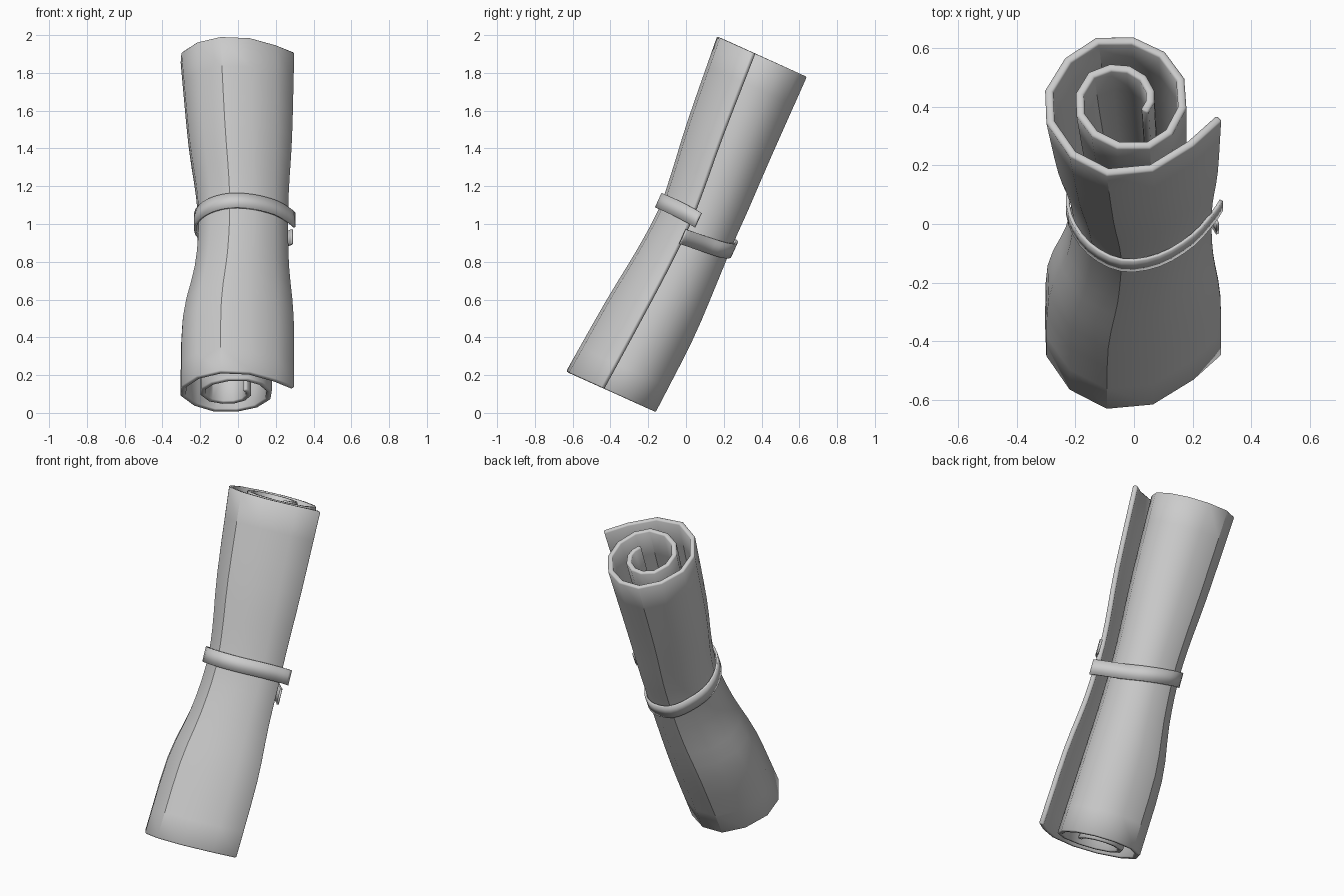
import bpy, math
from mathutils import Vector

if "Cube" in bpy.data.objects:
    bpy.data.objects.remove(bpy.data.objects["Cube"])

TILT = -math.atan2(0.80, 1.775)


def smooth_path(pts, n):
    """Catmull-Rom interpolation through tuples of any length."""
    pts = [Vector(p) for p in pts]
    pts = [2 * pts[0] - pts[1]] + pts + [2 * pts[-1] - pts[-2]]
    out = []
    for a, b, c, d in zip(pts, pts[1:], pts[2:], pts[3:]):
        for i in range(n):
            t = i / n
            out.append(0.5 * (2 * b + (c - a) * t + (2 * a - 5 * b + 4 * c - d) * t * t
                              + (3 * b - a - 3 * c + d) * t ** 3))
    return out + [pts[-2]]


def sheet(name, rows, thickness, bevel, angle):
    """Tilted sheet from rows of points, given thickness by modifiers."""
    n = len(rows[0])
    verts = [p for r in rows for p in r]
    faces = [(j * n + i, j * n + i + 1, (j + 1) * n + i + 1, (j + 1) * n + i)
             for j in range(len(rows) - 1) for i in range(n - 1)]
    me = bpy.data.meshes.new(name)
    me.from_pydata(verts, [], faces)
    ob = bpy.data.objects.new(name, me)
    bpy.context.collection.objects.link(ob)
    ob.location = (0, 0, 1)
    ob.rotation_euler = (TILT, 0, 0)
    bpy.context.view_layer.objects.active = ob
    ob.select_set(True)
    bpy.ops.object.shade_smooth_by_angle(angle=math.radians(angle))
    ob.select_set(False)
    s = ob.modifiers.new("thickness", 'SOLIDIFY')
    s.thickness = thickness
    s.offset = 0
    s.use_even_offset = True
    if bevel:
        b = ob.modifiers.new("rim", 'BEVEL')
        b.width = bevel
        b.segments = 1
        b.limit_method = 'ANGLE'
        b.angle_limit = math.radians(65)
    return ob


# Rolled paper: spiral section (x, y as seen from the top)
spiral = [(0.292, 0.362), (0.195, 0.275), (0.06, 0.192), (-0.09, 0.178), (-0.21, 0.24),
          (-0.286, 0.35), (-0.29, 0.455), (-0.225, 0.56), (-0.125, 0.626), (-0.005, 0.627),
          (0.095, 0.58), (0.158, 0.495), (0.165, 0.40), (0.12, 0.315), (0.05, 0.27),
          (-0.055, 0.27), (-0.135, 0.31), (-0.183, 0.375), (-0.185, 0.445), (-0.145, 0.51),
          (-0.08, 0.535), (-0.02, 0.53), (0.03, 0.50), (0.055, 0.455), (0.055, 0.42),
          (0.035, 0.385)]
spiral = [(x, (y - 0.40) / 0.9117) for x, y in spiral]

# Pinch along the length: position, scale x, scale y, shift x, shift y
stations = [(-0.973, 1, 1, 0, 0), (-0.55, 0.98, 0.965, 0.003, 0.03),
            (-0.25, 0.83, 0.88, 0.022, 0.046), (0, 0.785, 0.825, 0.03, 0.051),
            (0.2, 0.81, 0.855, 0.027, 0.043), (0.5, 0.91, 0.92, 0.015, 0.022),
            (0.973, 1, 1, 0, 0)]
rows = [[(x * sx + dx, y * sy + dy, w) for x, y in spiral]
        for w, sx, sy, dx, dy in smooth_path(stations, 3)]
sheet("rolled_paper", rows, 0.028, 0.006, 32)

# Tie band: open strap round the waist with offset ends
band = [(0.298, 0.05, 0.045), (0.272, 0.005, 0.05), (0.2, -0.085, 0.055), (0.085, -0.16, 0.055),
        (-0.042, -0.178, 0.055), (-0.153, -0.115, 0.052), (-0.218, -0.005, 0.045),
        (-0.22, 0.11, 0.03), (-0.16, 0.213, 0.01), (-0.077, 0.278, -0.01),
        (0.033, 0.278, -0.03), (0.118, 0.233, -0.045), (0.178, 0.15, -0.055),
        (0.268, 0.04, -0.065), (0.286, 0.012, -0.068)]
path = smooth_path(band, 3)
strip = [[(p[0], p[1], p[2] + h) for p in path] for h in (-0.042, 0.042)]
sheet("tie_band", strip, 0.012, 0, 40)
